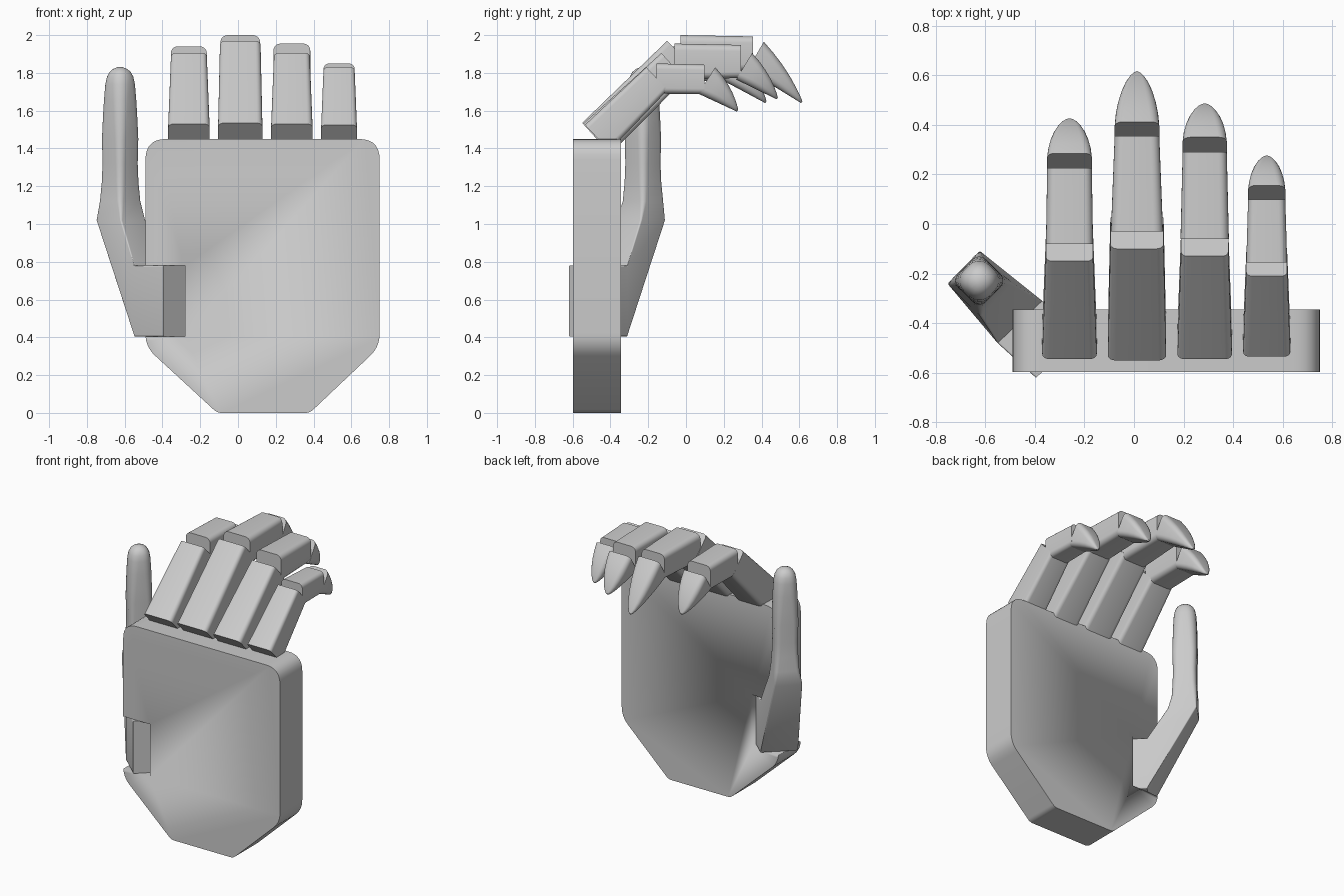
import bpy, bmesh, math
from mathutils import Vector as V

if "Cube" in bpy.data.objects:
    bpy.data.objects.remove(bpy.data.objects["Cube"])


def finish(name, bm):
    bmesh.ops.recalc_face_normals(bm, faces=bm.faces)
    me = bpy.data.meshes.new(name)
    bm.to_mesh(me)
    bm.free()
    ob = bpy.data.objects.new(name, me)
    bpy.context.collection.objects.link(ob)
    bpy.ops.object.select_all(action='DESELECT')
    ob.select_set(True)
    bpy.context.view_layer.objects.active = ob
    bpy.ops.object.shade_smooth_by_angle(angle=math.radians(35))
    return ob


def section(c, u, v, rnd, n=5):
    """Rounded rectangle: centre, half-axis vectors u and v, corner radius share."""
    c, u, v = V(c), V(u), V(v)
    lu, lv = u.length, v.length
    r = rnd * min(lu, lv)
    pts = []
    for k, (sx, sy) in enumerate(((1, 1), (-1, 1), (-1, -1), (1, -1))):
        for i in range(n + 1):
            a = math.pi / 2 * (k + i / n)
            x = sx * (lu - r) + r * math.cos(a)
            y = sy * (lv - r) + r * math.sin(a)
            pts.append(c + u / lu * x + v / lv * y)
    return pts


def loft(name, sections):
    bm = bmesh.new()
    rings = [[bm.verts.new(p) for p in s] for s in sections]
    for a, b in zip(rings, rings[1:]):
        for i in range(len(a)):
            j = (i + 1) % len(a)
            bm.faces.new((a[i], a[j], b[j], b[i]))
    bm.faces.new(rings[0])
    bm.faces.new(rings[-1])
    return finish(name, bm)


def side(x, d, p, w, rnd):
    """Finger section from back point d and palm-side point p, both (y, z)."""
    d, p = V((x, *d)), V((x, *p))
    return section((d + p) / 2, (w / 2, 0, 0), (d - p) / 2, rnd)


def prism(name, profile, y0, y1):
    bm = bmesh.new()
    f = bm.faces.new([bm.verts.new((x, y0, z)) for x, z in profile])
    ext = bmesh.ops.extrude_face_region(bm, geom=[f])['geom']
    bmesh.ops.translate(bm, vec=(0, y1 - y0, 0),
                        verts=[e for e in ext if isinstance(e, bmesh.types.BMVert)])
    return finish(name, bm)


def fillet(corners, n=7):
    out = []
    for k, (x, z, r) in enumerate(corners):
        c = V((x, z))
        a = c + (V(corners[k - 1][:2]) - c).normalized() * r
        b = c + (V(corners[(k + 1) % len(corners)][:2]) - c).normalized() * r
        for i in range(n + 1):
            t = i / n
            out.append(a * (1 - t) ** 2 + c * 2 * t * (1 - t) * 0.97 + c * 0.06 * t * (1 - t)
                       + b * t * t)
    return out


# palm plate with a slot for the thumb root
palm = prism('palm', fillet([(-.49, 1.45, .11), (-.49, .35, .07), (-.11, 0, .025),
                             (.38, 0, .025), (.75, .35, .07), (.75, 1.45, .11)]), -.597, -.345)
slot = prism('slot_cutter', [(-.7, .405), (-.28, .405), (-.28, .78), (-.7, .78)], -.8, -.1)
slot.hide_render = True
bpy.context.view_layer.objects.active = palm
mod = palm.modifiers.new('slot', 'BOOLEAN')
mod.operation = 'DIFFERENCE'
mod.solver = 'EXACT'
mod.object = slot
bpy.ops.object.modifier_apply(modifier=mod.name)
bpy.data.objects.remove(slot)

# fingers: x, proximal back points, proximal (width, depth) at both ends,
# middle joint y range, top z, depths, widths, tip segment back / palm / tip points
FINGERS = {
    'index': (-.26, (-.545, 1.53), (-.15, 1.905), (.22, .215), (.19, .185),
              (-.08, .225), 1.94, (.185, .175), (.19, .18),
              (.285, 1.89), (.205, 1.755), (.42, 1.64)),
    'middle': (.012, (-.55, 1.535), (-.10, 1.97), (.235, .22), (.215, .20),
               (-.03, .355), 2.0, (.20, .18), (.21, .18),
               (.412, 1.965), (.325, 1.815), (.61, 1.64)),
    'ring': (.285, (-.545, 1.53), (-.13, 1.905), (.22, .215), (.19, .185),
             (-.06, .29), 1.955, (.19, .175), (.195, .178),
             (.35, 1.905), (.265, 1.765), (.48, 1.66)),
    'little': (.535, (-.535, 1.525), (-.21, 1.83), (.19, .19), (.165, .165),
               (-.155, .098), 1.85, (.16, .155), (.165, .15),
               (.155, 1.83), (.065, 1.69), (.27, 1.595)),
}
for name, (x, d0, d1, s0, s1, ys, top, dep, wid, bd, bp, tip) in FINGERS.items():
    ax = (V(d1) - V(d0)).normalized()
    nrm = V((ax.y, -ax.x))
    loft(name + '_proximal', [side(x, V(d), V(d) + nrm * s[1], s[0], .28)
                              for d, s in ((d0, s0), (d1, s1))])
    loft(name + '_middle_joint', [side(x, (ys[k], top - .007 * k),
                                       (ys[k], top - .007 * k - dep[k]), wid[k], .38)
                                  for k in (0, 1)])
    # fingertip: straight on the palm side, domed on the back
    bd, bp, tip = V(bd), V(bp), V(tip)
    e = (bd - bp).normalized()
    out = V((e.y, -e.x))
    secs = []
    for t, wf in ((0, 1), (.2, .95), (.4, .85), (.6, .7), (.78, .51), (.9, .33),
                  (.97, .18), (1, .06)):
        p = bp.lerp(tip, t)
        d = bd.lerp(tip + e * .012, t) + (e + out) * .05 * t * (1 - t)
        secs.append(side(x, d, p, wid[1] * wf, .4 + .55 * t))
    loft(name + '_tip', secs)

# thumb: root block, angled lower part, rounded upper part
U, W = V((.7, .714, 0)), V((-.714, .7, 0))
secs = [section((-.305, -.535, .5925), (.09, .085, 0), (0, 0, -.1875), .06),
        section((-.46, -.395, .5925), (.09, .085, 0), (0, 0, -.1875), .06),
        section((-.62, -.24, 1.02), U * .0935, W * .0935, .1)]
for z, h, r in ((1.12, .083, .3), (1.22, .078, .4), (1.32, .076, .45), (1.45, .08, .5),
                (1.55, .079, .6), (1.65, .077, .7), (1.74, .073, .8), (1.78, .066, .85),
                (1.805, .054, .9), (1.82, .038, .95), (1.83, .015, .95)):
    secs.append(section((-.624, -.228, z), U * h, W * h, r))
loft('thumb', secs)
